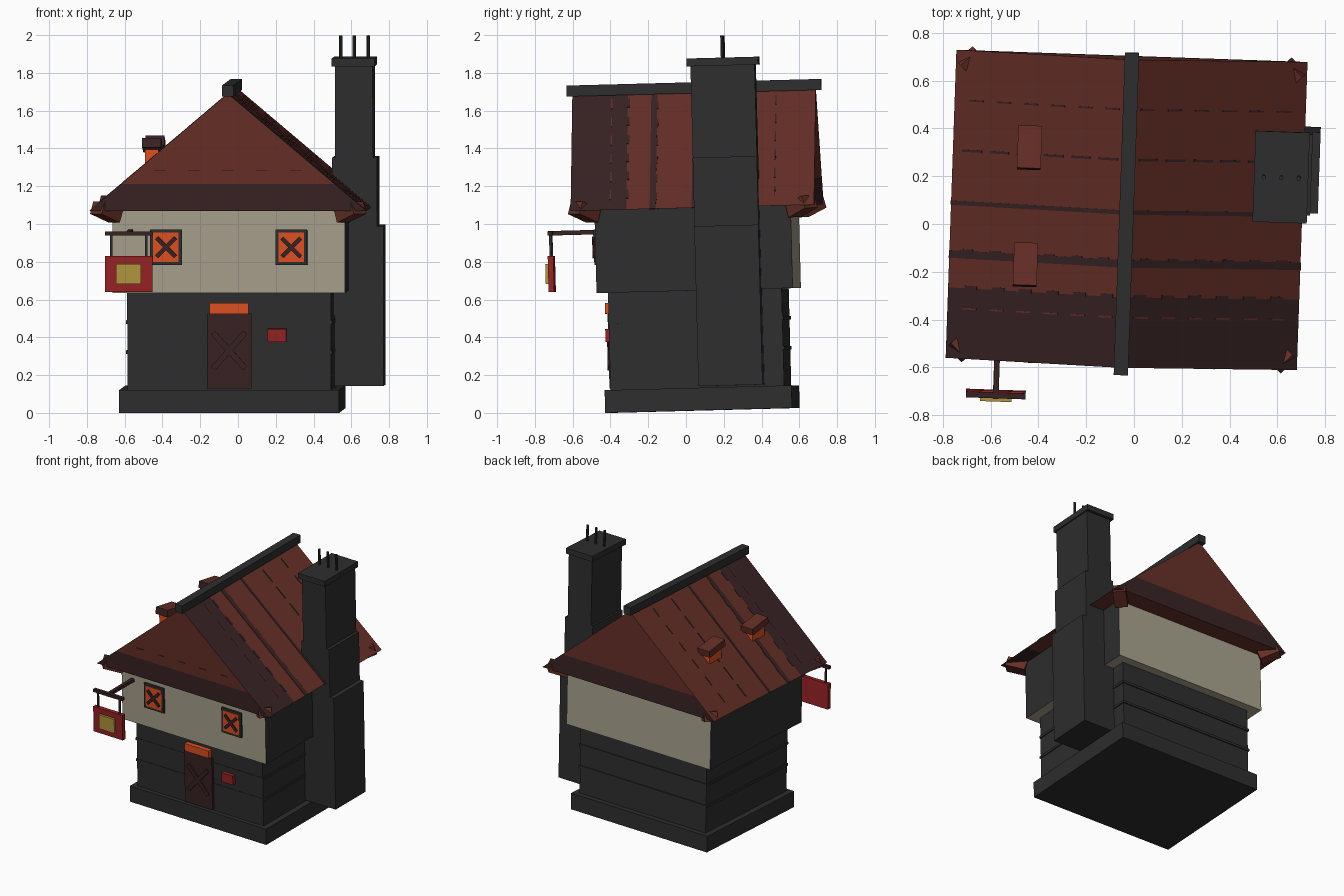
import bpy, bmesh, math
from mathutils import Matrix, Vector

if "Cube" in bpy.data.objects:
    bpy.data.objects.remove(bpy.data.objects["Cube"])

R = math.radians
# The whole house leans back slightly and is turned a little
LEAN = Matrix.Translation((-0.03, 0.087, 0.013)) @ Matrix.Rotation(R(-2), 4, 'Z') @ Matrix.Rotation(R(1.5), 4, 'X')


def mat(name, r, g, b):
    m = bpy.data.materials.new(name)
    m.diffuse_color = (r, g, b, 1)
    m.use_nodes = True
    m.node_tree.nodes["Principled BSDF"].inputs["Base Color"].default_value = m.diffuse_color
    return m


GREY = mat("charcoal_grey", .027, .027, .027)
BEIGE = mat("plaster_beige", .386, .352, .262)
ROOF = mat("roof_red_brown", .130, .028, .020)
DARK = mat("dark_brown", .040, .016, .017)
ORANGE = mat("glow_orange", .73, .08, .016)
RED = mat("sign_red", .305, .016, .018)
YELLOW = mat("sign_yellow", .445, .305, .048)


def finish(name, bm, mats):
    bmesh.ops.recalc_face_normals(bm, faces=bm.faces)
    bm.transform(LEAN)
    me = bpy.data.meshes.new(name)
    bm.to_mesh(me)
    bm.free()
    for m in mats:
        me.materials.append(m)
    ob = bpy.data.objects.new(name, me)
    bpy.context.collection.objects.link(ob)
    return ob


def box(name, c, s, mats, rot=None, rule=None):
    """Box by centre and size; rot is a 4x4 rotation, rule picks a material from a face."""
    bm = bmesh.new()
    m = Matrix.Translation(c) @ (rot or Matrix()) @ Matrix.Diagonal((*s, 1))
    bmesh.ops.create_cube(bm, size=1, matrix=m)
    mats = mats if isinstance(mats, list) else [mats]
    if rule:
        bm.normal_update()
        for f in bm.faces:
            f.material_index = rule(f)
    return finish(name, bm, mats)


def span(name, x, y, z, mats, **k):
    """Box by its extents."""
    c = [(a + b) / 2 for a, b in (x, y, z)]
    s = [b - a for a, b in (x, y, z)]
    return box(name, c, s, mats, **k)


# Storeys: plinth, stone ground floor with courses, plastered upper floor with grey sides
span("plinth", (-.583, .583), (-.495, .495), (0, .12), GREY)
span("ground_floor", (-.54, .54), (-.465, .455), (.11, .65), GREY)
for i, z in enumerate((.31, .47)):
    span(f"stone_course_{i}", (-.547, .547), (-.468, .462), (z, z + .018), GREY)
span("upper_floor", (-.615, .615), (-.523, .517), (.635, 1.08), [BEIGE, GREY],
     rule=lambda f: int(abs(f.normal.x) > .5))

# Roof: gabled prism, dark at the front strip and along the gable feet
HW, HD, Z0, Z1 = .735, .645, 1.073, 1.695
bm = bmesh.new()
tri = [bm.verts.new((x, -HD, z)) for x, z in ((-HW, Z0), (HW, Z0), (0, Z1))]
face = bm.faces.new(tri)
ext = bmesh.ops.extrude_face_region(bm, geom=[face])
bmesh.ops.translate(bm, vec=(0, 2 * HD, 0), verts=[v for v in ext["geom"] if isinstance(v, bmesh.types.BMVert)])
if not any(f.calc_center_median().y < -HD + .01 for f in bm.faces):
    bm.faces.new(tri)
for co, no in (((0, -.35, 0), (0, 1, 0)), ((0, 0, 1.215), (0, 0, 1))):
    bmesh.ops.bisect_plane(bm, geom=bm.verts[:] + bm.edges[:] + bm.faces[:], plane_co=co, plane_no=no)
bm.normal_update()
for f in bm.faces:
    c = f.calc_center_median()
    gable = abs(f.normal.y) > .9
    f.material_index = int(c.z < 1.215) if gable else int(c.y < -.35)
finish("roof", bm, [ROOF, DARK])
span("ridge_beam", (-.03, .03), (-.675, .675), (1.68, 1.738), GREY)

# Tile course lines: thin plates on both slopes (t runs from ridge to eave)
PITCH = math.atan2(Z1 - Z0, HW)
SLOPE = math.hypot(HW, Z1 - Z0)


def slope_plate(name, side, t0, t1, y, w, m):
    t = (t0 + t1) / 2
    p = Vector((side * HW * t, y, Z1 + (Z0 - Z1) * t))
    box(name, p, ((t1 - t0) * SLOPE, w, .006), m, rot=Matrix.Rotation(side * PITCH, 4, 'Y'))


for side, tag in ((-1, "left"), (1, "right")):
    slope_plate(f"tile_line_a_{tag}", side, .03, 1, -.21, .032, DARK)
    slope_plate(f"tile_line_b_{tag}", side, .03, 1, .005, .018, DARK)
    for i in range(6):
        t = .06 + i * .155
        slope_plate(f"tile_dash_c_{tag}_{i}", side, t, t + .11, .225, .010, DARK)
        slope_plate(f"tile_dash_d_{tag}_{i}", side, t, t + .08, .435, .007, DARK)
        slope_plate(f"tile_dash_e_{tag}_{i}", side, t, t + .08, -.435, .007, ROOF)
        slope_plate(f"tile_scallop_{tag}_{i}", side, t, t + .07, -.347, .016, DARK)
        slope_plate(f"tile_scallop_b_{tag}_{i}", side, t + .03, t + .09, -.194, .014, DARK)
for i in range(5):
    x = -.36 + i * .18
    span(f"gable_dash_{i}", (x - .03, x + .03), (-HD - .003, -HD + .003), (1.285, 1.291), DARK)

# Corner brackets set on the diagonal under the eaves
for sx in (-1, 1):
    for sy in (-1, 1):
        rot = Matrix.Rotation(math.atan2(sy, sx), 4, 'Z') @ Matrix.Rotation(R(-20), 4, 'Y')
        box(f"eave_bracket_{sx}_{sy}", (sx * .645, sy * .575, 1.066), (.14, .09, .07), ROOF, rot=rot)

# Roof vents on the left slope with a glowing slot beneath
for i, (x, y) in enumerate(((-.415, .255), (-.415, -.235))):
    box(f"vent_hood_{i}", (x, y, 1.41), (.1, .18, .05), [ROOF, DARK], rot=Matrix.Rotation(R(-10), 4, 'X'),
        rule=lambda f: int(f.normal.y < -.7))
    box(f"vent_glow_{i}", (x, y, 1.35), (.07, .14, .08), ORANGE)

# Stepped chimney with cap and three rods
for name, x1, z0, z1 in (("chimney_base", .80, .128, .975), ("chimney_middle", .768, .97, 1.338),
                         ("chimney_top", .745, 1.33, 1.83)):
    span(name, (.545 if z0 > 1.2 else .53, x1), (.01, .35), (z0, z1), GREY)
span("chimney_cap", (.528, .755), (-.01, .37), (1.822, 1.864), GREY)
for i in (-1, 0, 1):
    bm = bmesh.new()
    bmesh.ops.create_cone(bm, cap_ends=True, segments=8, radius1=.009, radius2=.009, depth=.13,
                          matrix=Matrix.Translation((.642 + i * .073, .18, 1.917)))
    finish(f"chimney_rod_{i + 1}", bm, [GREY])


# Crossed boards helper
def cross(name, x, y, z, w, h, t, m):
    a = math.atan2(h, w)
    for i, s in enumerate((a, -a)):
        box(f"{name}_{i}", (x, y, z), (math.hypot(w, h), .012, t), m, rot=Matrix.Rotation(s, 4, 'Y'))


# Door with lintel and notice plate
span("door", (-.118, .118), (-.485, -.45), (.13, .525), DARK)
cross("door_board", 0, -.488, .33, .17, .19, .03, DARK)
span("door_lintel", (-.103, .103), (-.498, -.45), (.525, .582), ORANGE)
span("notice_plate", (.205, .303), (-.493, -.45), (.375, .445), RED)

# Boarded glowing windows
for sx in (-1, 1):
    x, z = sx * .332, .878
    box(f"window_frame_{sx}", (x, -.525, z), (.168, .024, .188), GREY)
    box(f"window_glow_{sx}", (x, -.536, z), (.135, .008, .155), ORANGE)
    cross(f"window_board_{sx}", x, -.542, z, .10, .10, .022, DARK)

# Hanging sign on a bracket arm
SX = -.52
span("sign_arm", (SX - .012, SX + .012), (-.812, -.51), (.947, .971), DARK)
span("sign_crossbar", (SX - .125, SX + .125), (-.81, -.785), (.947, .969), DARK)
for s in (-1, 1):
    box(f"sign_hanger_{s}", (SX + s * .093, -.797, .895), (.012, .012, .13), GREY)
span("sign_board", (SX - .125, SX + .125), (-.812, -.782), (.648, .838), RED)
span("sign_panel", (SX - .066, SX + .066), (-.828, -.80), (.69, .797), YELLOW)
